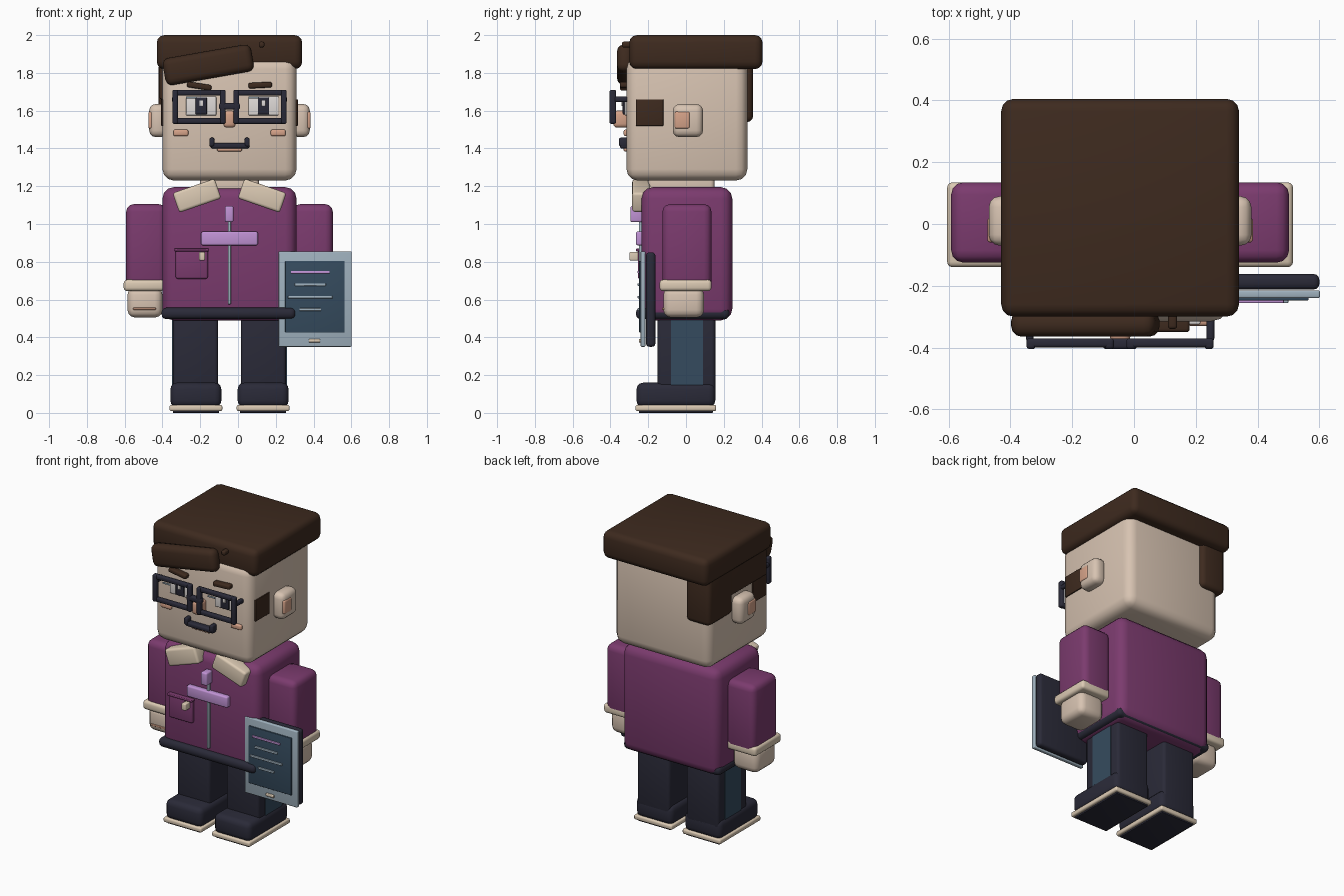
import bpy
import bmesh
from math import radians
from mathutils import Matrix, Vector

default_cube = bpy.data.objects.get("Cube")
if default_cube:
    bpy.data.objects.remove(default_cube, do_unlink=True)

MIDDLE = -.045  # x of the body's mirror plane


def material(name, red, green, blue):
    """Flat material from display-space values, stored as linear."""
    colour = [channel ** 2.2 for channel in (red, green, blue)] + [1]
    mat = bpy.data.materials.new(name)
    mat.use_nodes = True
    mat.diffuse_color = colour
    mat.node_tree.nodes["Principled BSDF"].inputs["Base Color"].default_value = colour
    return mat


skin = material("skin", .84, .76, .69)
cream = material("cream", .86, .79, .70)
hair = material("hair_brown", .25, .18, .14)
charcoal = material("charcoal", .18, .18, .23)
purple = material("plum_purple", .48, .24, .43)
lavender = material("lavender", .75, .57, .83)
silver = material("blue_silver", .62, .69, .74)
slate = material("slate_blue", .22, .30, .37)
blush = material("blush", .83, .63, .53)
white = material("eye_white", .88, .86, .85)


def box(name, mat, x, y, z, bevel=.01, tilt=0):
    """Rounded box between the given limits, tilted in the front plane."""
    low, high = (Vector(corner) for corner in zip(x, y, z))
    size = high - low
    bm = bmesh.new()
    bmesh.ops.create_cube(bm, size=1)
    bmesh.ops.scale(bm, vec=size, verts=bm.verts)
    offset = min(bevel, min(size) * .45)
    if offset > 0:
        bmesh.ops.bevel(bm, geom=bm.edges[:], offset=offset, segments=3,
                        profile=.5, affect='EDGES', clamp_overlap=True)
    bm.transform(Matrix.Rotation(radians(-tilt), 4, 'Y'))
    mesh = bpy.data.meshes.new(name)
    bm.to_mesh(mesh)
    bm.free()
    mesh.materials.append(mat)
    obj = bpy.data.objects.new(name, mesh)
    obj.location = (low + high) / 2
    bpy.context.collection.objects.link(obj)
    bpy.ops.object.select_all(action='DESELECT')
    obj.select_set(True)
    bpy.context.view_layer.objects.active = obj
    bpy.ops.object.shade_smooth_by_angle(angle=radians(40))
    return obj


def pair(name, mat, out, y, z, bevel=.01, tilt=0):
    """Mirrored boxes; out holds the distances from the mirror plane."""
    near, far = out
    box("left_" + name, mat, (MIDDLE + near, MIDDLE + far), y, z, bevel, tilt)
    box("right_" + name, mat, (MIDDLE - far, MIDDLE - near), y, z, bevel, -tilt)


# Head, neck and ears
box("head", skin, x=(-.4, .31), y=(-.315, .325), z=(1.23, 1.88), bevel=.06)
box("neck", skin, x=(-.2, .11), y=(-.2, .15), z=(1.15, 1.26), bevel=.02)
pair("ear", skin, out=(.33, .425), y=(-.07, .09), z=(1.46, 1.635), bevel=.035)
pair("inner_ear", blush, out=(.4, .43), y=(-.06, .02), z=(1.505, 1.595))

# Hair
box("hair_cap", hair, x=(-.43, .34), y=(-.3, .405), z=(1.82, 2), bevel=.04)
box("hair_fringe", hair, x=(-.395, .08), y=(-.365, -.28), z=(1.77, 1.915),
    bevel=.035, tilt=10)
box("hair_strand", hair, x=(.11, .14), y=(-.34, -.28), z=(1.935, 1.965))
box("hair_back_corner", hair, x=(-.42, -.24), y=(.1, .355), z=(1.54, 1.86), bevel=.03)
box("hair_side_strip", hair, x=(-.415, -.35), y=(-.26, .2), z=(1.66, 1.86), bevel=.01)
pair("sideburn", hair, out=(.345, .362), y=(-.265, -.12), z=(1.52, 1.66), bevel=.002)

# Eyes and eyebrows
for side, x in (("right", -.195), ("left", .135)):
    box(side + "_eye_white", white, x=(x - .08, x + .08), y=(-.325, -.305),
        z=(1.575, 1.675), bevel=.005)
    box(side + "_pupil", charcoal, x=(x - .03, x + .03), y=(-.335, -.315),
        z=(1.58, 1.67), bevel=.005)
    box(side + "_eye_glint", white, x=(x - .01, x + .01), y=(-.342, -.33),
        z=(1.625, 1.655), bevel=.002)
    box(side + "_lens_glint", silver, x=(x - .08, x - .025), y=(-.398, -.39),
        z=(1.665, 1.675), bevel=.002)
box("right_eyebrow", hair, x=(-.27, -.14), y=(-.35, -.3), z=(1.715, 1.745), tilt=-9)
box("left_eyebrow", hair, x=(.055, .18), y=(-.35, -.3), z=(1.72, 1.75), tilt=3)

# Glasses
for part, limits in (("top", (1.68, 1.71)), ("bottom", (1.53, 1.56))):
    pair("rim_" + part, charcoal, out=(.02, .303), y=(-.4, -.37), z=limits)
for part, limits in (("inner", (.02, .05)), ("outer", (.273, .303))):
    pair("rim_" + part, charcoal, out=limits, y=(-.405, -.37), z=(1.53, 1.71))
box("glasses_bridge", charcoal, x=(-.1, .01), y=(-.405, -.37), z=(1.605, 1.64))
pair("glasses_arm", charcoal, out=(.28, .305), y=(-.38, -.3), z=(1.645, 1.675))

# Nose, cheeks and mouth
box("nose", blush, x=(-.078, -.012), y=(-.385, -.3), z=(1.51, 1.6), bevel=.02)
pair("cheek", blush, out=(.218, .297), y=(-.33, -.3), z=(1.465, 1.5))
box("mouth", charcoal, x=(-.145, .06), y=(-.35, -.305), z=(1.4, 1.43))
pair("mouth_corner", charcoal, out=(.08, .107), y=(-.355, -.305), z=(1.41, 1.457))
box("lower_lip", blush, x=(-.11, .02), y=(-.33, -.305), z=(1.385, 1.402), bevel=.005)

# Torso, collar and belt
box("torso", purple, x=(-.4, .31), y=(-.235, .245), z=(.49, 1.195), bevel=.06)
box("belt", charcoal, x=(-.405, .305), y=(-.265, .23), z=(.497, .557), bevel=.025)
pair("collar", cream, out=(.055, .29), y=(-.285, -.19), z=(1.095, 1.205),
     bevel=.015, tilt=-19)

# Shirt front details
box("zip", silver, x=(-.054, -.038), y=(-.25, -.225), z=(.575, 1.02), bevel=.004)
box("zip_pull", lavender, x=(-.07, -.024), y=(-.295, -.23), z=(1.01, 1.095))
box("chest_band", lavender, x=(-.195, .105), y=(-.265, -.225), z=(.887, .96))
box("pocket", purple, x=(-.33, -.16), y=(-.255, -.22), z=(.71, .86))
box("pocket_hem", purple, x=(-.337, -.155), y=(-.265, -.22), z=(.855, .87), bevel=.005)
box("pen_clip", cream, x=(-.207, -.175), y=(-.3, -.25), z=(.807, .852), bevel=.006)

# Arms and hands
pair("arm", purple, out=(.335, .547), y=(-.125, .135), z=(.65, 1.105), bevel=.04)
pair("cuff", cream, out=(.345, .56), y=(-.14, .135), z=(.645, .705), bevel=.018)
pair("hand", skin, out=(.355, .54), y=(-.12, .095), z=(.505, .665), bevel=.04)
pair("finger_line", blush, out=(.39, .51), y=(-.126, -.11), z=(.545, .557), bevel=.004)

# Legs and shoes
pair("leg", charcoal, out=(.06, .3), y=(-.15, .155), z=(.1, .53), bevel=.02)
pair("leg_stripe", slate, out=(.296, .304), y=(-.08, .09), z=(.13, .495), bevel=0)
pair("shoe", charcoal, out=(.043, .313), y=(-.262, .155), z=(.03, .16), bevel=.035)
pair("sole", cream, out=(.038, .318), y=(-.268, .16), z=(.01, .042), bevel=.01)
pair("tread", charcoal, out=(.055, .3), y=(-.25, .143), z=(0, .02), bevel=.004)

# Tablet
box("tablet_back", charcoal, x=(.225, .6), y=(-.212, -.162), z=(.35, .85), bevel=.018)
box("tablet_frame", silver, x=(.215, .602), y=(-.24, -.215), z=(.35, .855), bevel=.006)
box("tablet_screen", slate, x=(.25, .565), y=(-.248, -.23), z=(.425, .805), bevel=.004)
box("tablet_button", cream, x=(.375, .435), y=(-.25, -.23), z=(.373, .392), bevel=.005)
for row, (mat, start, end) in enumerate((
        (lavender, .28, .485), (silver, .3, .465),
        (silver, .265, .5), (silver, .325, .44))):
    height = .745 - row * .066
    box("screen_line_" + "abcd"[row], mat, x=(start, end), y=(-.256, -.24),
        z=(height - .007, height + .007), bevel=.003)
